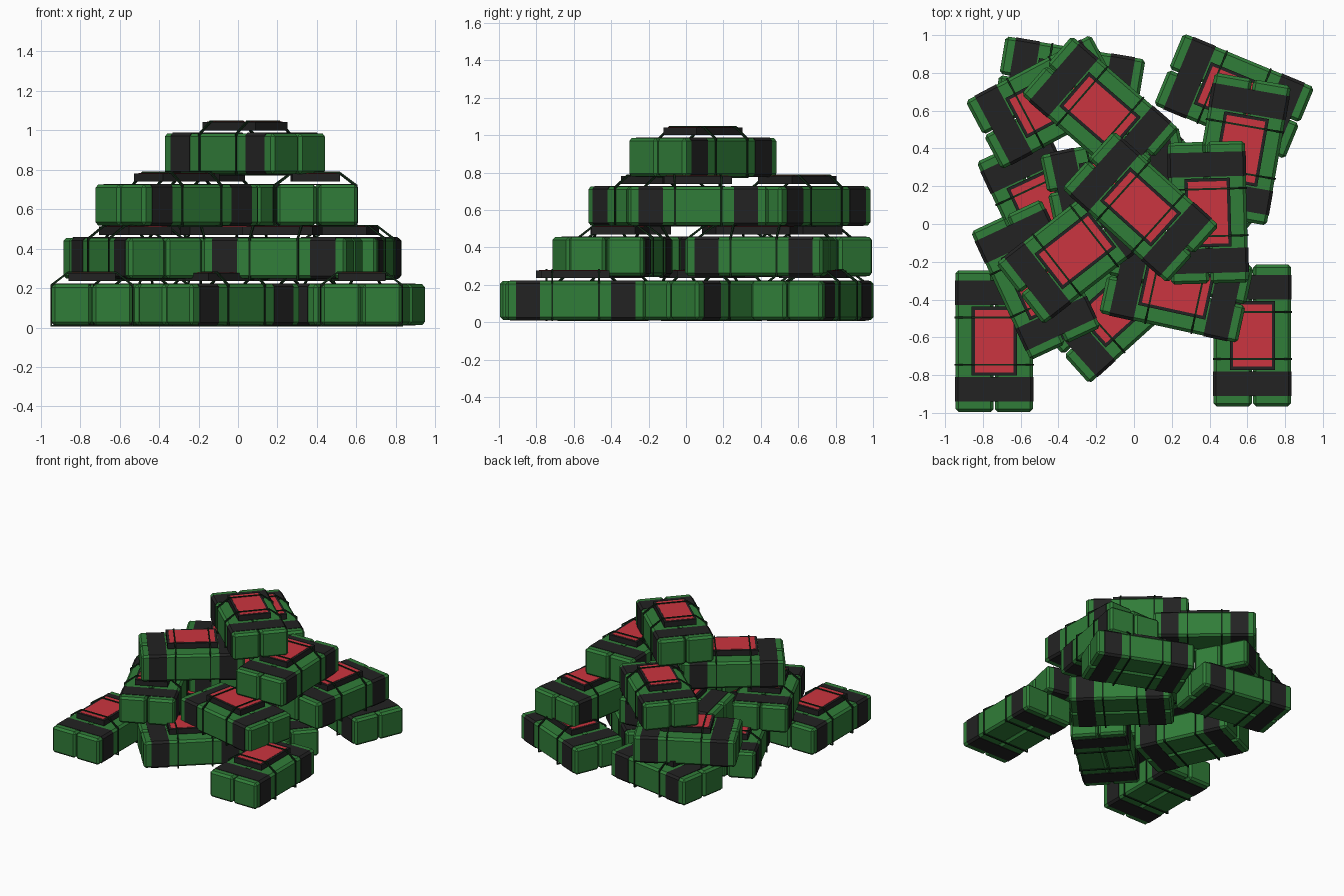
import bpy, bmesh
from math import radians
from mathutils import Matrix, Vector

if "Cube" in bpy.data.objects:
    bpy.data.objects.remove(bpy.data.objects["Cube"])


def material(name, rgb):
    m = bpy.data.materials.new(name)
    m.diffuse_color = (*rgb, 1)
    m.use_nodes = True
    m.node_tree.nodes["Principled BSDF"].inputs["Base Color"].default_value = m.diffuse_color
    return m


GREEN = material("green_wrap", (0.030, 0.205, 0.040))
BLACK = material("black_band", (0.016, 0.016, 0.016))
RED = material("red_label", (0.60, 0.035, 0.050))
CORD = material("dark_cord", (0.006, 0.022, 0.008))


def box(bm, lo, hi, bevel=0.0):
    """Add a box given by two corners, optionally with chamfered edges."""
    lo, hi = Vector(lo), Vector(hi)
    mat = Matrix.Translation((lo + hi) / 2) @ Matrix.Diagonal((*(hi - lo), 1))
    verts = bmesh.ops.create_cube(bm, size=1, matrix=mat)["verts"]
    if bevel:
        edges = list({e for v in verts for e in v.link_edges})
        bmesh.ops.bevel(bm, geom=edges, offset=bevel, segments=1, affect='EDGES')


def loop_strip(bm, outer, inner, x0, x1):
    """Add a closed band: matching outer/inner (y, z) loops spread from x0 to x1."""
    rings = [[bm.verts.new((x, y, z)) for y, z in prof]
             for x, prof in ((x0, outer), (x1, outer), (x1, inner), (x0, inner))]
    n = len(outer)
    for k in range(4):
        a, b = rings[k], rings[(k + 1) % 4]
        for i in range(n):
            j = (i + 1) % n
            bm.faces.new((a[i], a[j], b[j], b[i]))


def finish(bm, name, mat):
    bmesh.ops.recalc_face_normals(bm, faces=bm.faces)
    me = bpy.data.meshes.new(name)
    bm.to_mesh(me)
    bm.free()
    me.materials.append(mat)
    return me


L, W, T = 0.375, 0.205, 0.215   # half length, half width, top height

# Two chamfered half bodies side by side
bm = bmesh.new()
for s in (-1, 1):
    y = sorted((s * 0.003, s * W))
    box(bm, (-L, y[0], 0.008), (L, y[1], T), 0.016)
body = finish(bm, "wrapped_body", GREEN)

# Wide bands near both ends
bm = bmesh.new()


def band_profile(w, lo, hi, c):
    return [(-w, lo + c), (-w + c, lo), (w - c, lo), (w, lo + c),
            (w, hi - c), (w - c, hi), (-w + c, hi), (-w, hi - c)]


for s in (-1, 1):
    x = sorted((s * 0.19, s * 0.32))
    loop_strip(bm, band_profile(W + 0.003, 0.005, T + 0.003, 0.016),
               band_profile(W - 0.003, 0.011, T - 0.003, 0.016), *x)
bands = finish(bm, "end_bands", BLACK)

# Raised label: black tray with a red face
bm = bmesh.new()
box(bm, (-0.182, -0.120, T + 0.015), (0.182, 0.120, T + 0.057))
tray = finish(bm, "label_frame", BLACK)
bm = bmesh.new()
box(bm, (-0.165, -0.103, T + 0.050), (0.165, 0.103, T + 0.059))
label = finish(bm, "label_face", RED)

# Thin cords that rise from the body edges over the label
bm = bmesh.new()


def cord_profile(d):
    w, top = W - 0.002 + d, T + 0.058 + d
    return [(-w, 0.008 - d), (w, 0.008 - d), (w, T - 0.008 + d),
            (0.118 + d / 2, top), (-0.118 - d / 2, top), (-w, T - 0.008 + d)]


for s in (-1, 1):
    loop_strip(bm, cord_profile(0.007), cord_profile(-0.001),
               s * 0.125 - 0.005, s * 0.125 + 0.005)
cords = finish(bm, "cords", CORD)

# Stack: base height of each layer, then x, y and turn of each package
LAYERS = [
    (0.005, [(-0.74, -0.62, 90), (0.627, -0.59, 90), (0.53, 0.677, -22.5),
             (-0.343, 0.73, -9.5), (-0.095, -0.443, 42), (-0.49, 0.074, 115),
             (0.26, 0.165, 137)]),
    (0.240, [(0.565, 0.397, 80), (0.225, -0.35, -12.3), (-0.52, -0.295, 115),
             (-0.465, 0.645, 28), (-0.09, 0.24, 12)]),
    (0.510, [(0.392, 0.06, 91.6), (-0.31, -0.14, 38), (-0.18, 0.595, -41)]),
    (0.770, [(0.035, 0.09, -42)]),
]

for z, spots in LAYERS:
    for x, y, turn in spots:
        for part in (body, bands, tray, label, cords):
            ob = bpy.data.objects.new(part.name, part)
            ob.location = (x, y, z)
            ob.rotation_euler.z = radians(turn)
            bpy.context.collection.objects.link(ob)
